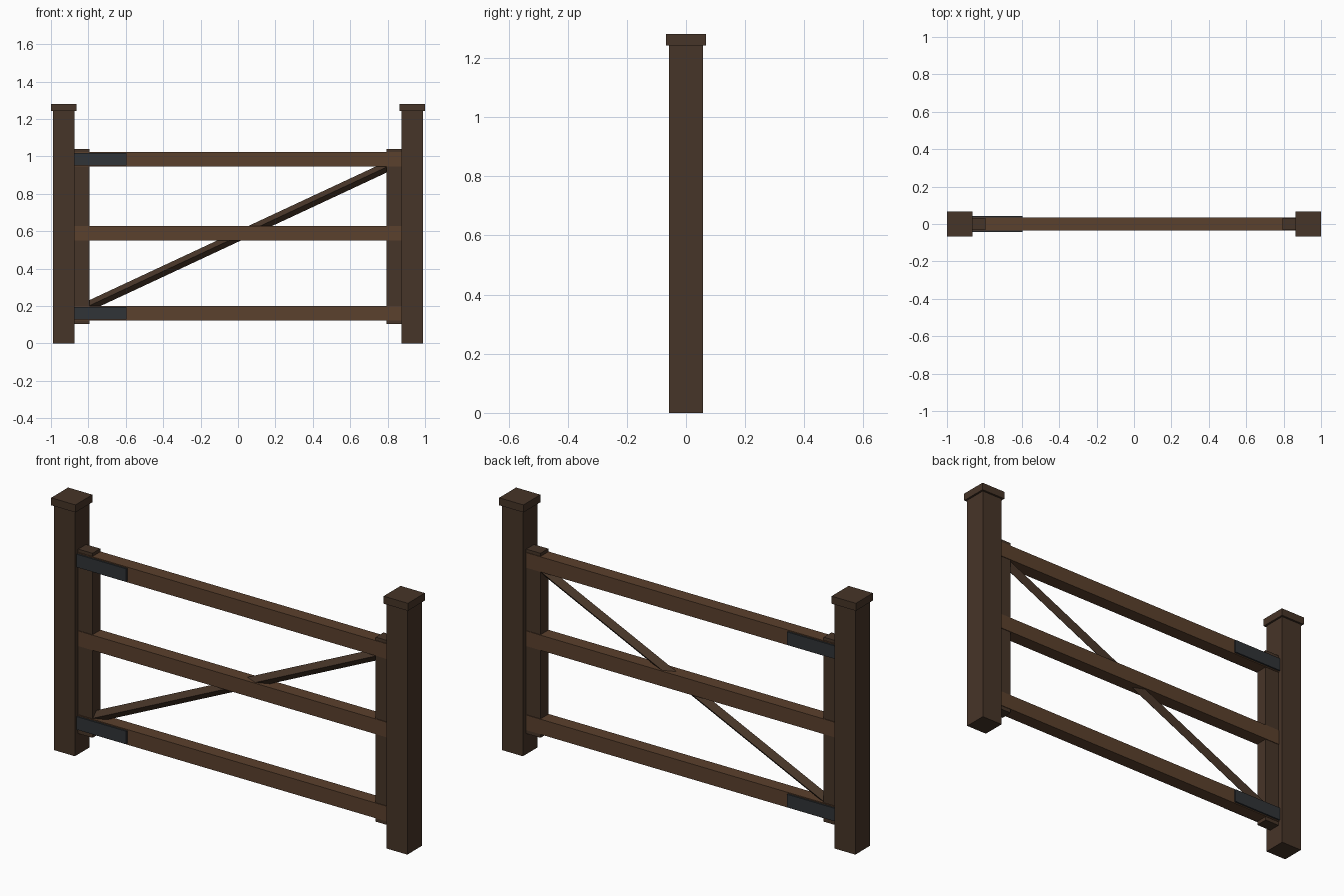
import bpy, math
from mathutils import Matrix, Vector

if "Cube" in bpy.data.objects:
    bpy.data.objects.remove(bpy.data.objects["Cube"])


def material(name, r, g, b):
    m = bpy.data.materials.new(name)
    m.diffuse_color = (r, g, b, 1)
    m.use_nodes = True
    m.node_tree.nodes["Principled BSDF"].inputs["Base Color"].default_value = m.diffuse_color
    return m


post_wood = material("post_wood", 0.062, 0.035, 0.021)
rail_wood = material("rail_wood", 0.105, 0.052, 0.026)
iron = material("iron", 0.03, 0.034, 0.038)


def box(name, center, size, mat):
    bpy.ops.mesh.primitive_cube_add(size=1, location=center)
    o = bpy.context.object
    o.name = name
    o.scale = size
    bpy.ops.object.transform_apply(location=False, rotation=False, scale=True)
    o.data.materials.append(mat)
    return o


# Posts with caps, and the gate's upright stiles
for side, s in (("left", -1), ("right", 1)):
    box(side + "_post", (s * 0.932, 0, 0.622), (0.116, 0.116, 1.244), post_wood)
    box(side + "_post_cap", (s * 0.932, 0, 1.261), (0.136, 0.136, 0.038), post_wood)
    box(side + "_stile", (s * 0.834, 0, 0.572), (0.08, 0.062, 0.935), post_wood)

# Horizontal rails
rail_heights = {"bottom": 0.162, "middle": 0.588, "top": 0.985}
for name, z in rail_heights.items():
    box(name + "_rail", (0, 0, z), (1.75, 0.068, 0.077), rail_wood)

# Hinge straps wrapping the left ends of two rails
for name in ("bottom", "top"):
    box(name + "_hinge_strap", (-0.737, 0, rail_heights[name]), (0.28, 0.086, 0.066), iron)

# Diagonal brace, square section set on edge
a, b = Vector((-0.82, 0, 0.19)), Vector((0.82, 0, 0.955))
d = b - a
brace = box("diagonal_brace", (0, 0, 0), (d.length, 0.038, 0.038), post_wood)
brace.matrix_world = (Matrix.Translation((a + b) / 2)
                      @ Matrix.Rotation(-math.atan2(d.z, d.x), 4, 'Y')
                      @ Matrix.Rotation(math.radians(45), 4, 'X'))
